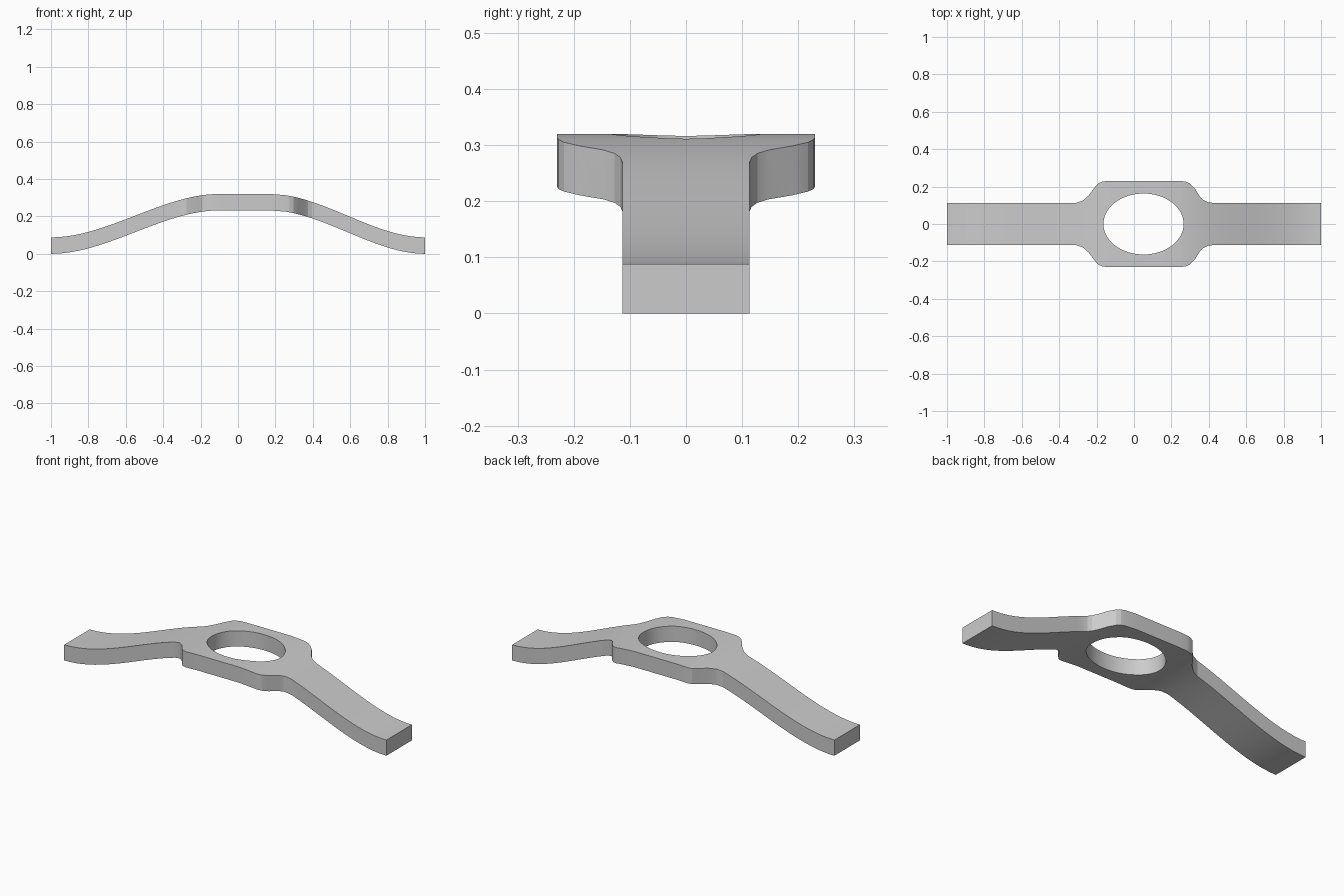
import bpy, bmesh, math

if "Cube" in bpy.data.objects:
    bpy.data.objects.remove(bpy.data.objects["Cube"])

THICK = 0.088
# Plan half-width along x: narrow arm, flared eye, narrow arm
OUTLINE = [(-1, .113), (-.31, .113), (-.275, .124), (-.243, .152), (-.211, .195),
           (-.19, .218), (-.168, .227), (-.145, .23), (.25, .23), (.275, .227),
           (.298, .217), (.325, .19), (.352, .147), (.373, .127), (.395, .117),
           (.42, .113), (1, .113)]


def half_width(x):
    for (x0, w0), (x1, w1) in zip(OUTLINE, OUTLINE[1:]):
        if x <= x1:
            return w0 + (w1 - w0) * (x - x0) / (x1 - x0)
    return OUTLINE[-1][1]


def rise(x):
    # Flat in the middle, easing down to each end
    u = (x - .17) / .83 if x > .17 else (-.10 - x) / .90 if x < -.10 else 0
    return .232 * (1 - u * u * (3 - 2 * u))


# Curved strap: rectangular sections swept along x
stations = sorted({p[0] for p in OUTLINE} | {-.10, .17}
                  | {round(-1 + .69 * i / 18, 4) for i in range(19)}
                  | {round(.42 + .58 * i / 16, 4) for i in range(17)})
bm = bmesh.new()
rings = []
for x in stations:
    w, z = half_width(x), rise(x)
    rings.append([bm.verts.new(c) for c in
                  ((x, -w, z), (x, w, z), (x, w, z + THICK), (x, -w, z + THICK))])
for a, b in zip(rings, rings[1:]):
    for i in range(4):
        j = (i + 1) % 4
        bm.faces.new((a[i], a[j], b[j], b[i]))
bm.faces.new(rings[0])
bm.faces.new(rings[-1])
bmesh.ops.recalc_face_normals(bm, faces=bm.faces)
mesh = bpy.data.meshes.new("strap_handle")
bm.to_mesh(mesh)
bm.free()
strap = bpy.data.objects.new("strap_handle", mesh)
bpy.context.collection.objects.link(strap)

# Oval hole through the eye
bpy.ops.mesh.primitive_cylinder_add(vertices=64, radius=1, depth=1, location=(.051, 0, .25))
cutter = bpy.context.object
cutter.name = "hole_cutter"
cutter.scale = (.2145, .163, 1)
cutter.hide_render = True
cut = strap.modifiers.new("hole", 'BOOLEAN')
cut.operation = 'DIFFERENCE'
cut.solver = 'EXACT'
cut.object = cutter

bpy.ops.object.select_all(action='DESELECT')
strap.select_set(True)
bpy.context.view_layer.objects.active = strap
bpy.ops.object.modifier_apply(modifier=cut.name)
bpy.data.objects.remove(cutter)
bpy.ops.object.shade_smooth_by_angle(angle=math.radians(15))
